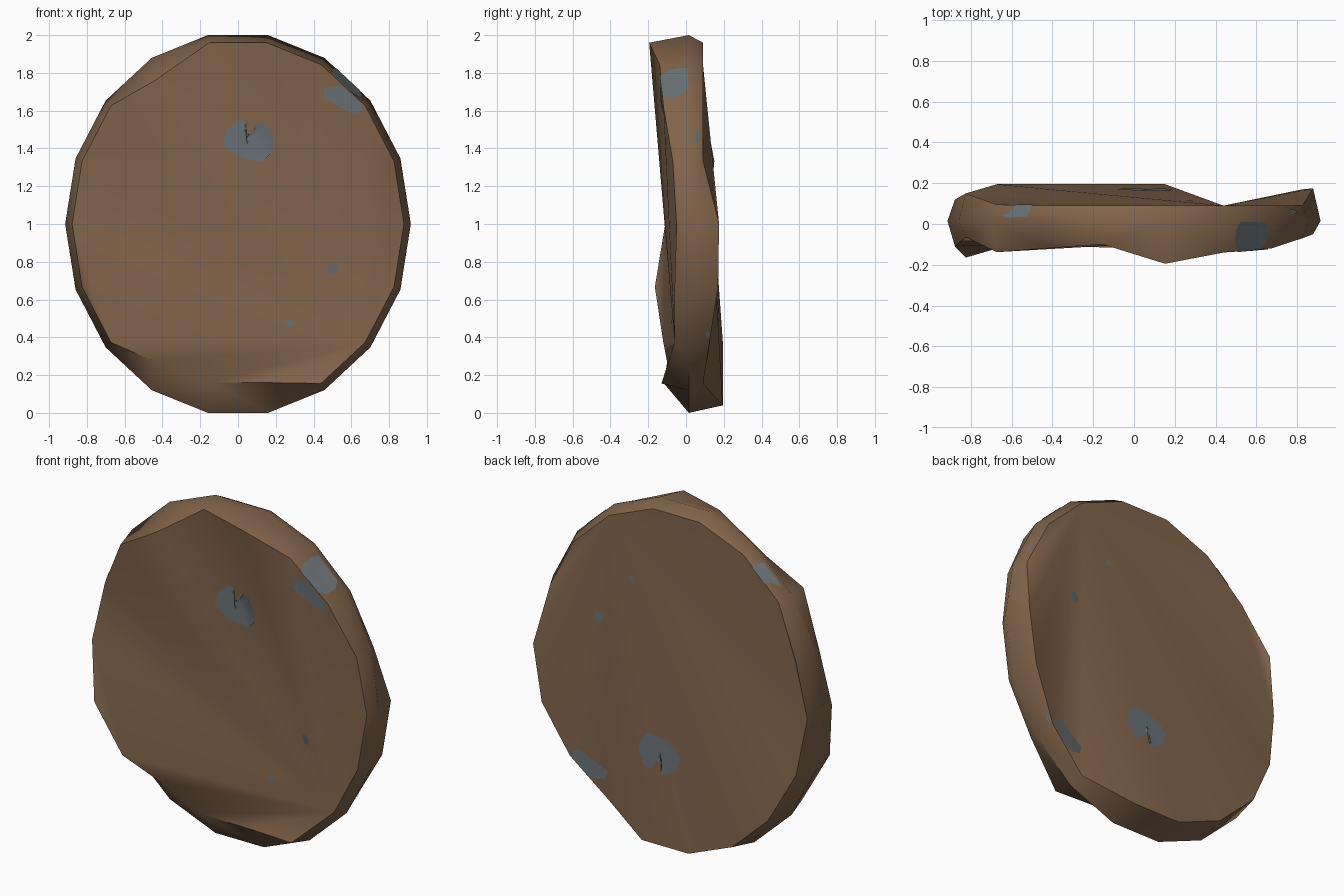
import bpy, bmesh, math
from mathutils import Vector
from mathutils.bvhtree import BVHTree

if "Cube" in bpy.data.objects:
    bpy.data.objects.remove(bpy.data.objects["Cube"])


def material(name, col):
    m = bpy.data.materials.new(name)
    m.diffuse_color = (*col, 1)
    m.use_nodes = True
    m.node_tree.nodes["Principled BSDF"].inputs["Base Color"].default_value = m.diffuse_color
    return m


brown = material("brown", (0.22, 0.128, 0.07))
blue = material("blue grey", (0.14, 0.165, 0.18))
N = 18


def ring_point(k, y, r=1.0):
    a = math.radians(10 + 20 * k)
    return Vector((0.915 * r * math.sin(a), y, 1 + 1.0154 * r * math.cos(a)))


# Uneven depth of the front and back rims, clockwise from the top
front_y = [-.195, -.14, -.12, -.07, -.05, -.06, -.06, -.13, -.12,
           -.115, -.10, -.12, -.165, -.11, -.065, -.138, -.12, -.10]
back_y = [.09, .09, .09, .09, .175, .17, .125, .09, .195,
          .195, .195, .195, .15, .12, .15, .095, .09, .09]
mid = [ring_point(k, 0.015) for k in range(N)]
front = [ring_point(k, front_y[k], 0.96) for k in range(N)]
back = [ring_point(k, back_y[k], 0.96) for k in range(N)]
# Chipped edges of the front face
front[8].z = front[9].z = 0.16
front[10].z = 0.27
front[16].z = 1.76

# Disc: three rings, each cap a fan from one rim corner with one cut-off ear
bm = bmesh.new()
rings = [[bm.verts.new(p) for p in r] for r in (front, mid, back)]
for a, b in zip(rings, rings[1:]):
    for k in range(N):
        j = (k + 1) % N
        bm.faces.new((a[k], a[j], b[j], b[k]))
for ring, hub, ear in ((rings[0], 6, 12), (rings[2], 1, 14)):
    bm.faces.new((ring[ear - 1], ring[ear], ring[ear + 1]))
    order = [(hub + i) % N for i in range(1, N) if (hub + i) % N != ear]
    for p, q in zip(order, order[1:]):
        bm.faces.new((ring[hub], ring[p], ring[q]))
bmesh.ops.recalc_face_normals(bm, faces=bm.faces[:])
bmesh.ops.triangulate(bm, faces=[f for f in bm.faces if len(f.verts) > 3])
tree = BVHTree.FromBMesh(bm)
me = bpy.data.meshes.new("disc")
bm.to_mesh(me)
bm.free()
disc = bpy.data.objects.new("disc", me)
bpy.context.collection.objects.link(disc)
me.materials.append(brown)
bpy.context.view_layer.objects.active = disc
disc.select_set(True)
bpy.ops.object.shade_smooth_by_angle(angle=math.radians(52))


def patch(name, outline, place, centre=None, steps=5):
    """Thin painted patch: concentric rings of the outline laid on the disc."""
    n = len(outline)
    cu, cv = centre or (sum(p[0] for p in outline) / n, sum(p[1] for p in outline) / n)
    pb = bmesh.new()
    c, normal = place(cu, cv)
    cvert = pb.verts.new(c)
    prev = None
    for s in range(1, steps + 1):
        f = s / steps
        cur = [pb.verts.new(place(cu + (u - cu) * f, cv + (v - cv) * f)[0]) for u, v in outline]
        for i in range(n):
            j = (i + 1) % n
            pb.faces.new((prev[i], cur[i], cur[j], prev[j]) if prev else (cvert, cur[i], cur[j]))
        prev = cur
    pb.normal_update()
    if sum(f.normal.dot(normal) for f in pb.faces) < 0:
        bmesh.ops.reverse_faces(pb, faces=pb.faces[:])
    for f in pb.faces:
        f.smooth = True
    m = bpy.data.meshes.new(name)
    pb.to_mesh(m)
    pb.free()
    m.materials.append(blue)
    bpy.context.collection.objects.link(bpy.data.objects.new(name, m))


def on_face(side):
    """side -1: front; side 1: back, turned upside down."""
    def place(x, z):
        z = z if side < 0 else 2 - z
        hit, nor, _, _ = tree.ray_cast(Vector((x, side, z)), Vector((0, -side, 0)))
        return hit + Vector((0, side * 0.004, 0)), nor
    return place


def on_rim(k, edge):
    """u runs along the rim from vertex k, v from the middle ring to the edge."""
    def place(u, v):
        j = (k + 1) % N
        p = mid[k].lerp(mid[j], u).lerp(edge[k].lerp(edge[j], u), v)
        hit, nor, _, _ = tree.find_nearest(p)
        return hit + nor * 0.004, nor
    return place


def dot(x, z, r):
    return [(x + r * math.cos(i * math.pi / 3), z + 1.2 * r * math.sin(i * math.pi / 3)) for i in range(6)]


# Painted patches repeated on both faces
big = [(-.08, 1.43), (-.06, 1.5), (.01, 1.55), (.04, 1.545), (.04, 1.47), (.07, 1.48), (.11, 1.535),
       (.15, 1.53), (.19, 1.45), (.18, 1.38), (.13, 1.33), (.03, 1.345), (-.05, 1.39)]
edge_spot = [(.45, 1.67), (.46, 1.72), (.52, 1.73), (.565, 1.72), (.655, 1.63), (.66, 1.6), (.62, 1.575), (.54, 1.62)]
for side, label in ((-1, "front"), (1, "back")):
    patch(label + "_large_patch", big, on_face(side), (.05, 1.42))
    patch(label + "_edge_patch", edge_spot, on_face(side), (.56, 1.655))
    patch(label + "_dot", dot(.5, .765, .028), on_face(side))
    patch(label + "_small_dot", dot(.275, .475, .018), on_face(side))

# Painted patches on the rim
rim_spot = [(.2, .3), (.25, 0.03), (.75, 0.03), (.85, .3), (.85, .75), (.75, 1), (.3, 1), (.2, .7)]
rim_spot_2 = [(.2, .3), (.35, 0.2), (.7, 0.25), (.75, 1), (.4, 1), (.35, .6)]
patch("rim_patch_upper_right", rim_spot, on_rim(1, front))
patch("rim_patch_upper_left", rim_spot_2, on_rim(15, back))
patch("rim_dot", dot(.6, .6, .12), on_rim(2, back))
patch("rim_dot_lower", dot(.85, .85, .08), on_rim(5, back))
